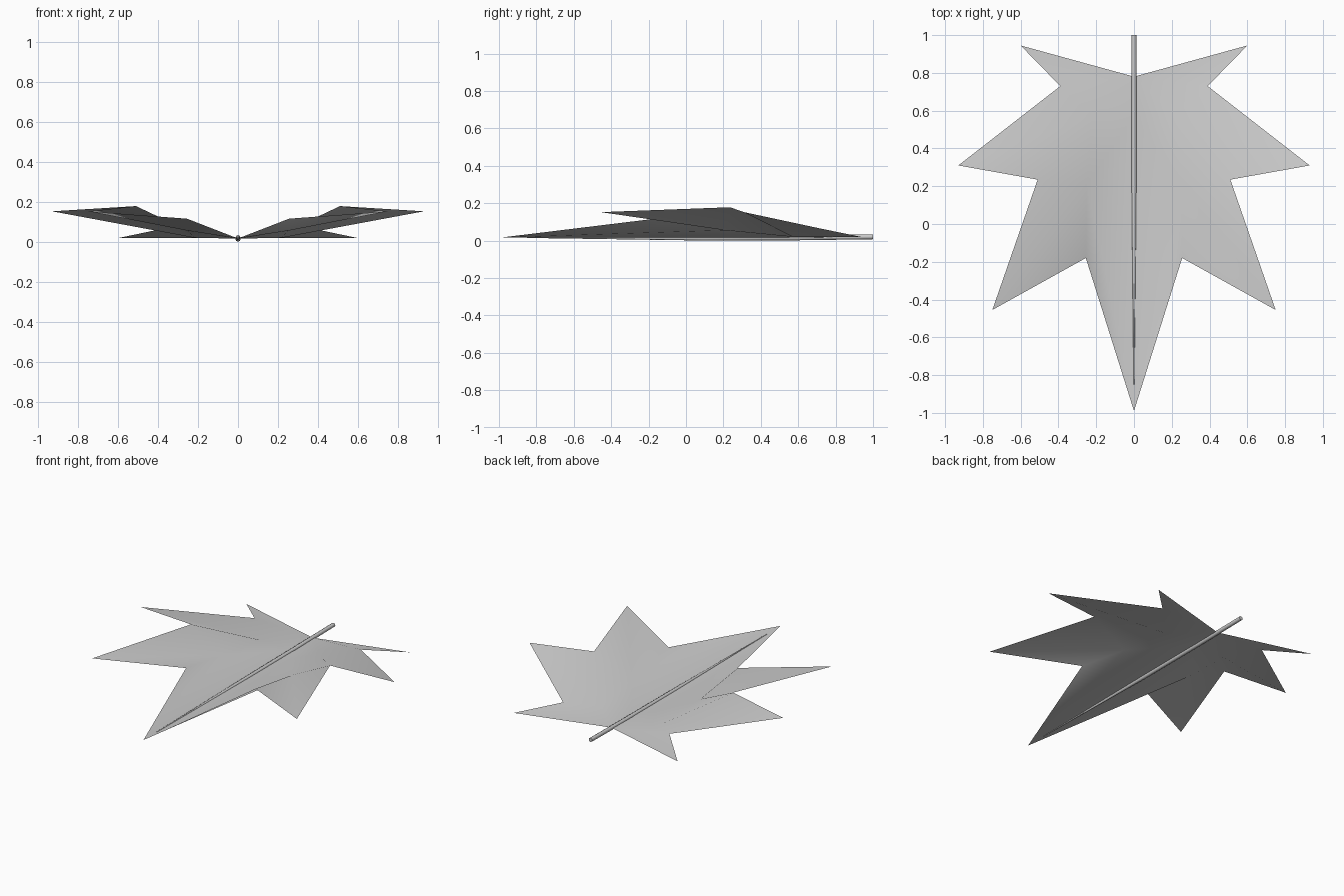
import bpy
import bmesh
import math
from mathutils import Vector

if "Cube" in bpy.data.objects:
    bpy.data.objects.remove(bpy.data.objects["Cube"])

# Half of the lobed leaf, mirrored across the midrib
verts = {
    "base": (0, 0.78, 0.018), "mid_b": (0, 0.57, 0.015), "mid_f": (0, 0.21, 0.014),
    "point": (0, -0.99, 0.016),
    "tip1": (0.60, 0.945, 0.018), "notch1": (0.39, 0.73, 0.062),
    "tip2": (0.93, 0.31, 0.152), "notch2": (0.51, 0.235, 0.178),
    "tip3": (0.75, -0.455, 0.152), "notch3": (0.255, -0.18, 0.115),
    "inner_b": (0.22, 0.57, 0.02), "inner_f": (0.25, 0.21, 0.055),
}
faces = [
    "base inner_b notch1 tip1", "inner_b notch2 tip2 notch1",
    "inner_b inner_f notch2", "inner_f notch3 tip3 notch2",
    "inner_f point notch3", "base mid_b inner_b",
    "mid_b mid_f inner_f inner_b", "mid_f point inner_f",
]
names = list(verts)
mesh = bpy.data.meshes.new("leaf_blade")
mesh.from_pydata(list(verts.values()), [],
                 [[names.index(n) for n in f.split()] for f in faces])
bm = bmesh.new()
bm.from_mesh(mesh)
bmesh.ops.recalc_face_normals(bm, faces=bm.faces)
if sum(f.normal.z for f in bm.faces) < 0:
    bmesh.ops.reverse_faces(bm, faces=bm.faces)
for f in bm.faces:
    f.smooth = True
bm.to_mesh(mesh)
bm.free()
blade = bpy.data.objects.new("leaf_blade", mesh)
bpy.context.collection.objects.link(blade)
mirror = blade.modifiers.new("mirror", 'MIRROR')
mirror.use_clip = True

# Stem tapering into the midrib
sections = [(1.0, 0.020, 0.013), (0.6, 0.015, 0.0135),
            (0.1, 0.013, 0.013), (-0.85, 0.016, 0.002)]
SIDES = 8
bm = bmesh.new()
rings = []
for y, z, r in sections:
    rings.append([bm.verts.new(Vector((r * math.cos(a), y, z + r * math.sin(a))))
                  for a in (2 * math.pi * i / SIDES for i in range(SIDES))])
for a, b in zip(rings, rings[1:]):
    for i in range(SIDES):
        j = (i + 1) % SIDES
        bm.faces.new((a[i], a[j], b[j], b[i])).smooth = True
bm.faces.new(rings[0])
bm.faces.new(rings[-1])
bmesh.ops.recalc_face_normals(bm, faces=bm.faces)
mesh = bpy.data.meshes.new("stem")
bm.to_mesh(mesh)
bm.free()
bpy.context.collection.objects.link(bpy.data.objects.new("stem", mesh))
